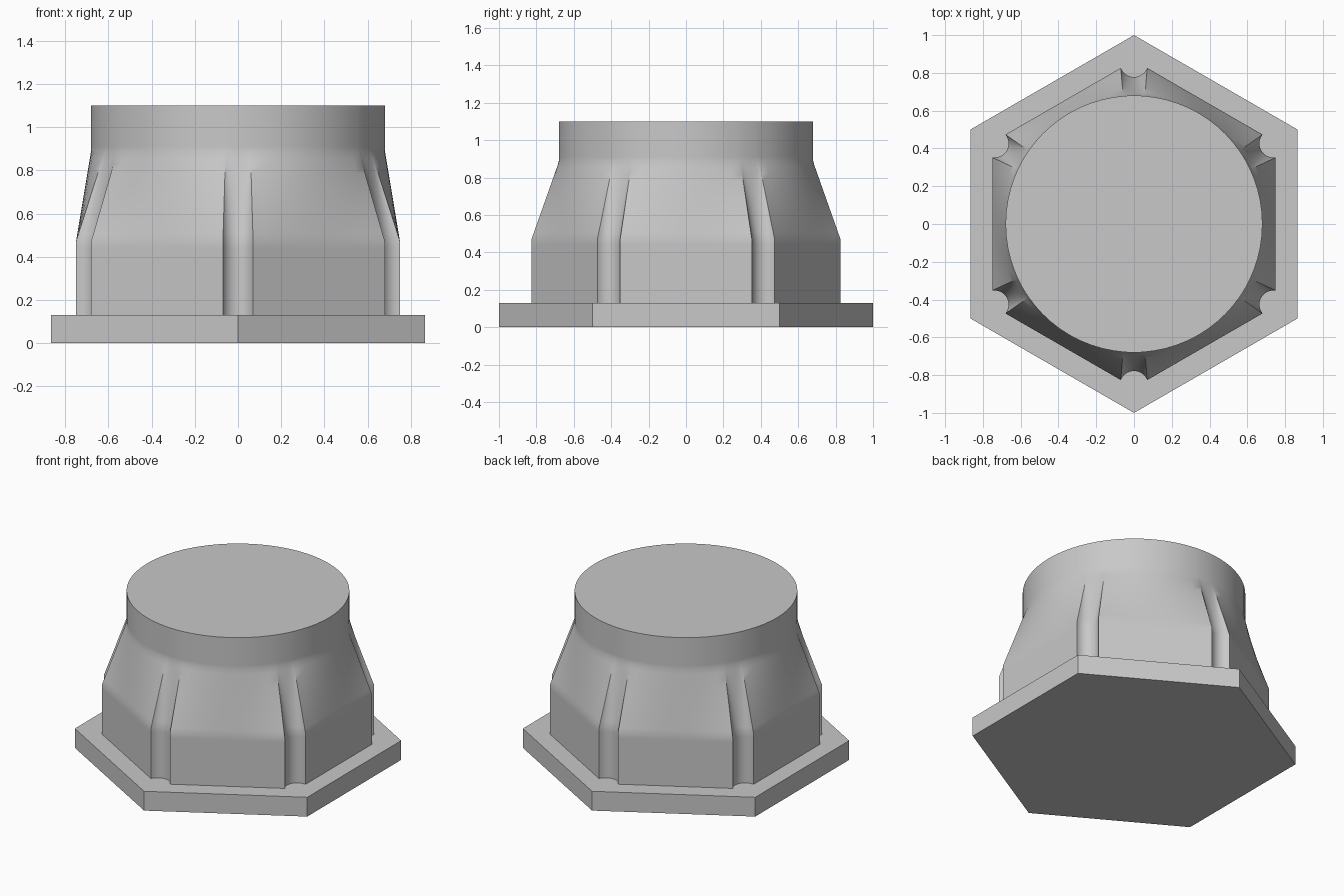
import bpy, bmesh, math
from mathutils import Matrix, Vector

cube = bpy.data.objects.get("Cube")
if cube:
    bpy.data.objects.remove(cube, do_unlink=True)

grey = bpy.data.materials.new("plain grey")
grey.use_nodes = True
colour = (0.58, 0.58, 0.58, 1)
grey.diffuse_color = colour
grey.node_tree.nodes["Principled BSDF"].inputs["Base Color"].default_value = colour


def skin(name, rings):
    """Join stacked rings of equal length with quads and cap both ends."""
    bm = bmesh.new()
    loops = [[bm.verts.new(p) for p in ring] for ring in rings]
    n = len(loops[0])
    for low, high in zip(loops, loops[1:]):
        for i in range(n):
            j = (i + 1) % n
            bm.faces.new((low[i], low[j], high[j], high[i]))
    bm.faces.new(loops[0][::-1])
    bm.faces.new(loops[-1])
    bmesh.ops.recalc_face_normals(bm, faces=bm.faces)
    mesh = bpy.data.meshes.new(name)
    bm.to_mesh(mesh)
    bm.free()
    mesh.materials.append(grey)
    obj = bpy.data.objects.new(name, mesh)
    bpy.context.collection.objects.link(obj)
    return obj


def at_height(ring, z):
    return [(p.x, p.y, z) for p in ring]


def turned(point, sixths):
    """Turn a flat point anticlockwise by sixths of a full circle."""
    a = sixths * math.pi / 3
    return Vector((point.x * math.cos(a) - point.y * math.sin(a),
                   point.x * math.sin(a) + point.y * math.cos(a)))


# Hexagonal flange
hexagon = [turned(Vector((0, 1)), k) for k in range(6)]
skin("base_flange", [at_height(hexagon, 0), at_height(hexagon, 0.13)])

# Body outline: one scooped corner plus one flat side, repeated six times
SCOOP_Y, STEPS = 0.853, 10
corner_right, corner_left = Vector((0.07, 0.826)), Vector((-0.07, 0.826))
centre = Vector((0, SCOOP_Y))
radius = (corner_right - centre).length
start = math.atan2(corner_right.y - SCOOP_Y, corner_right.x)
segment = []
for i in range(STEPS):
    a = start - (math.pi + 2 * start) * i / STEPS
    segment.append(centre + radius * Vector((math.cos(a), math.sin(a))))
flat_end = turned(corner_right, 1)
segment += [corner_left.lerp(flat_end, i / STEPS) for i in range(STEPS)]
outline = [turned(p, k) for k in range(6) for p in segment]
circle = [p.normalized() * 0.68 for p in outline]

# Body: straight lower wall, blend from outline to circle, straight round collar
LOW, HIGH, BLENDS = 0.47, 0.89, 12
rings = [at_height(outline, 0.13), at_height(outline, LOW - 0.03)]
for i in range(BLENDS + 1):
    t = i / BLENDS
    blend = [a.lerp(b, t) for a, b in zip(outline, circle)]
    rings.append(at_height(blend, LOW + (HIGH - LOW) * t))
rings += [at_height(circle, HIGH + 0.02), at_height(circle, 1.1)]
body = skin("body", rings)

bpy.ops.object.select_all(action="DESELECT")
body.select_set(True)
bpy.context.view_layer.objects.active = body
bpy.ops.object.shade_smooth_by_angle(angle=math.radians(30))
